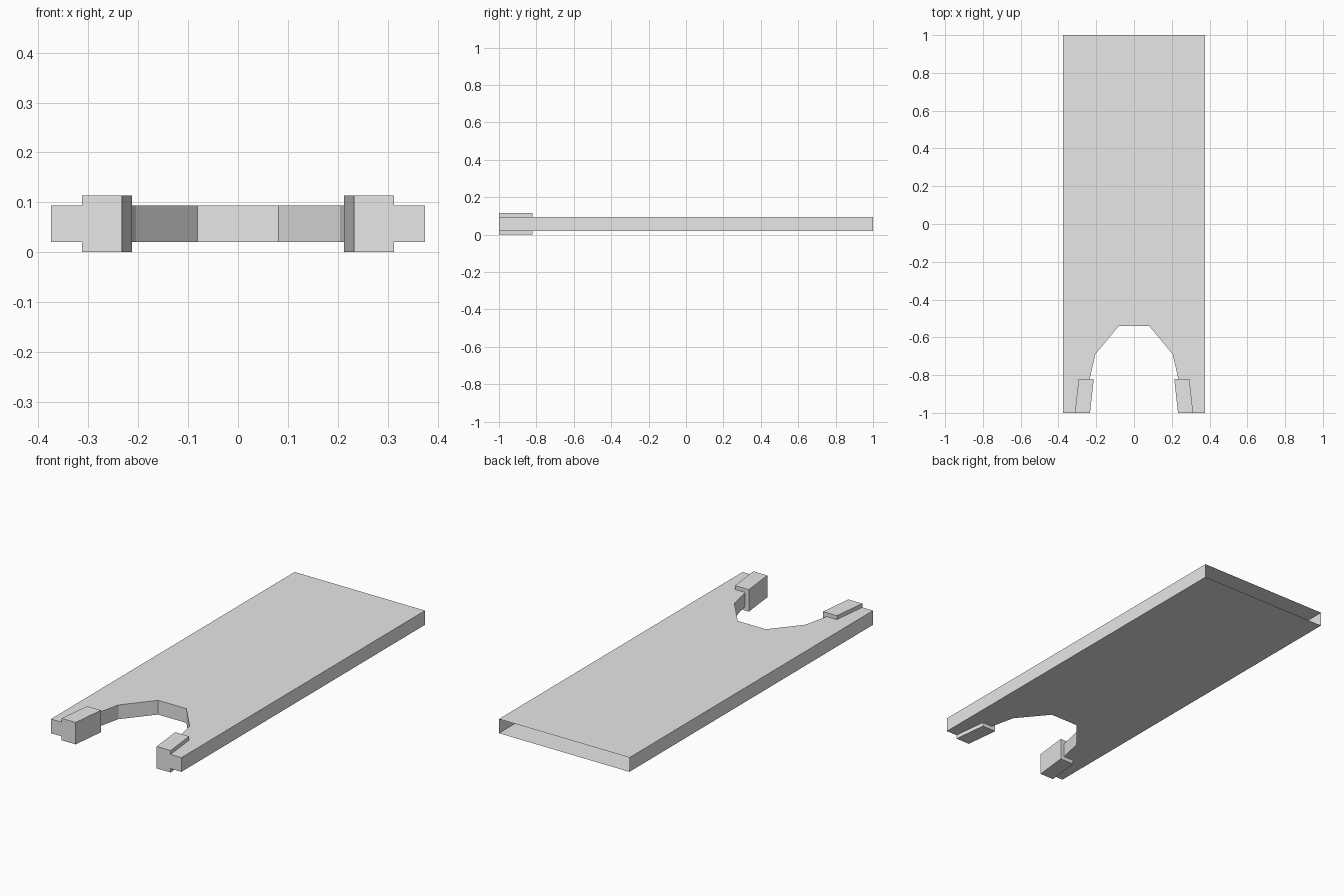
import bpy
import bmesh

default_cube = bpy.data.objects.get("Cube")
if default_cube:
    bpy.data.objects.remove(default_cube, do_unlink=True)

# Plain grey for everything
grey = bpy.data.materials.new("plain_grey")
grey.use_nodes = True
grey.diffuse_color = (0.8, 0.8, 0.8, 1)
grey.node_tree.nodes["Principled BSDF"].inputs["Base Color"].default_value = (0.8, 0.8, 0.8, 1)


def prism(name, outline, bottom, top, open_back=False):
    """Extrude a flat outline upward, optionally leaving the back end open."""
    bm = bmesh.new()
    base = bm.faces.new([bm.verts.new((x, y, bottom)) for x, y in outline])
    extruded = bmesh.ops.extrude_face_region(bm, geom=[base], use_keep_orig=True)
    verts = [v for v in extruded["geom"] if isinstance(v, bmesh.types.BMVert)]
    bmesh.ops.translate(bm, verts=verts, vec=(0, 0, top - bottom))
    bmesh.ops.recalc_face_normals(bm, faces=bm.faces)
    if open_back:
        back = [f for f in bm.faces if f.normal.y > 0.9]
        bmesh.ops.delete(bm, geom=back, context="FACES_ONLY")
    mesh = bpy.data.meshes.new(name)
    bm.to_mesh(mesh)
    bm.free()
    mesh.materials.append(grey)
    obj = bpy.data.objects.new(name, mesh)
    bpy.context.collection.objects.link(obj)
    return obj


# Hollow board with a faceted notch between two front prongs
half = [(0.375, 1), (0.375, -1), (0.275, -1), (0.205, -0.69), (0.081, -0.54)]
board = half + [(-x, y) for x, y in reversed(half)]
prism("board", board, 0.02, 0.094, open_back=True)

# Slanted grip pads wrapped around the prong tips
pad = [(0.233, -1), (0.313, -1), (0.293, -0.82), (0.213, -0.82)]
for name, side in (("left_grip_pad", 1), ("right_grip_pad", -1)):
    prism(name, [(side * x, y) for x, y in pad], 0, 0.114)
